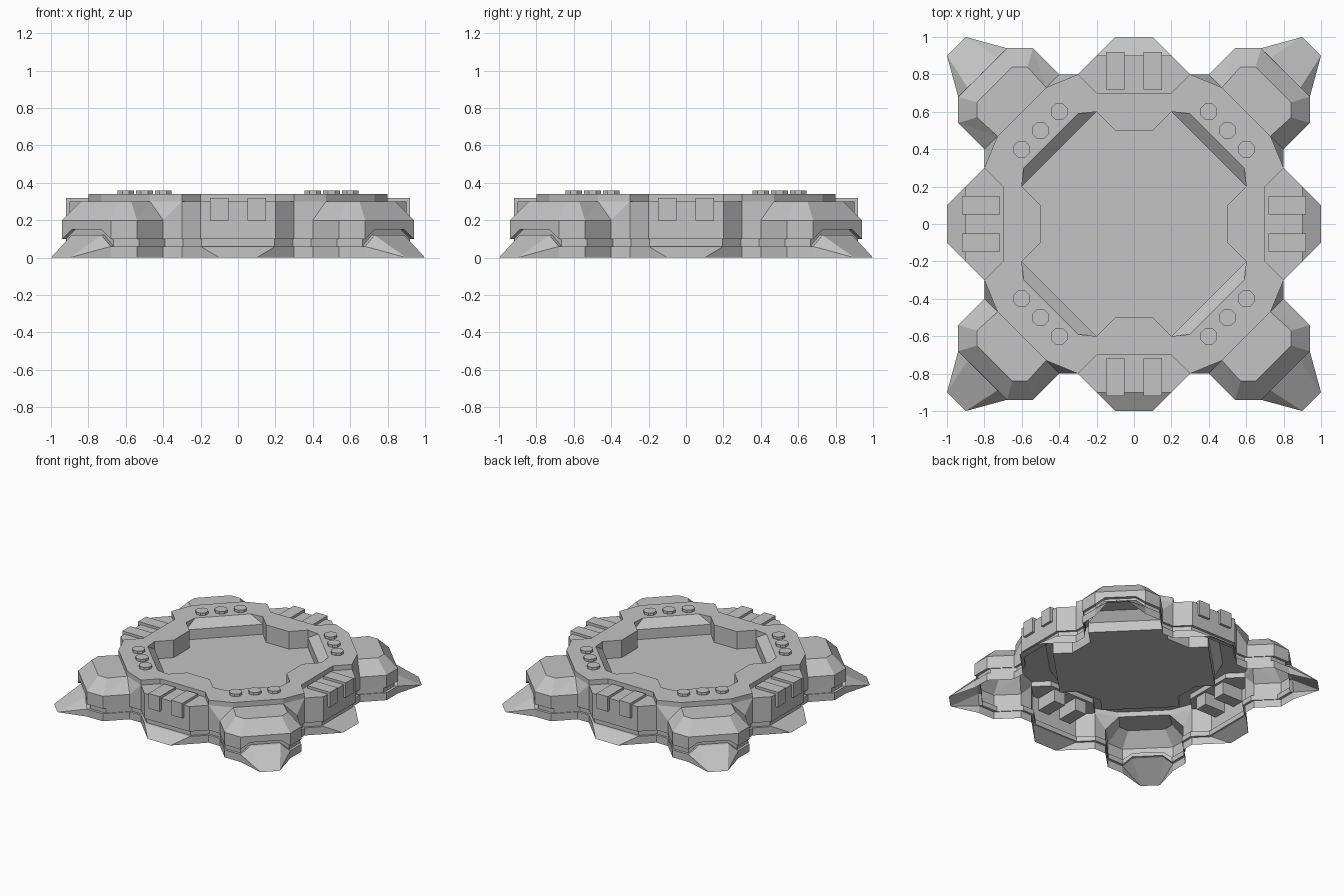
import bpy, bmesh, math
from mathutils import Matrix, Vector

if "Cube" in bpy.data.objects:
    bpy.data.objects.remove(bpy.data.objects["Cube"], do_unlink=True)

grey = bpy.data.materials.new("plain grey")
grey.use_nodes = True
colour = (0.55, 0.55, 0.55, 1)
grey.diffuse_color = colour
grey.node_tree.nodes["Principled BSDF"].inputs["Base Color"].default_value = colour


def finish(bm, name):
    mesh = bpy.data.meshes.new(name)
    bm.to_mesh(mesh)
    bm.free()
    mesh.materials.append(grey)
    obj = bpy.data.objects.new(name, mesh)
    bpy.context.scene.collection.objects.link(obj)
    return obj


def level(outline, z, z_nose=None):
    """Raise an outline to z; its last two points, on the corner nose, may differ."""
    nose = z if z_nose is None else z_nose
    last = len(outline) - 2
    return [Vector((x, y, nose if i >= last else z)) for i, (x, y) in enumerate(outline)]


def along(a, b, n):
    """Evenly spaced points from a to b."""
    a, b = Vector(a), Vector(b)
    return [tuple(a.lerp(b, i / (n - 1))) for i in range(n)]


# One eighth of each outline, from the middle of a side to a corner diagonal
foot = [(0, 1), (.1, 1), (.3, .8), (.4, .8), (.54, .94), (.68, .94), (.9, 1), (.95, .95)]
wall = [(0, .9), (.2, .9), (.3, .8), (.4, .8), (.54, .94), (.68, .94), (.73, .89), (.81, .81)]
groove = [(x * .978, y * .978) for x, y in wall]
shoulder = [(0, .9), (.2, .9), (.3, .8), (.47, .73), (.57, .84), (.65, .84), (.69, .8), (.745, .745)]
rim = [(0, .7), (.2, .7), (.3, .8)] + along((.47, .73), (.6, .6), 5)
well_top = [(0, .5), (.1, .5), (.2, .6)] + along((.3, .59), (.445, .445), 5)
well = [(0, .5), (.1, .5), (.2, .6)] + along((.2, .6), (.4, .4), 5)
centre = [(0, 0)] * len(wall)

levels = [
    level(foot, 0), level(wall, .06, .12), level(groove, .06, .12),
    level(groove, .1, .15), level(wall, .1, .15), level(wall, .2),
    level(shoulder, .3), level(rim, .3), level(rim, .34),
    level(well_top, .34), level(well, .28), level(well, .2), level(centre, .2),
]

# Hull: skirt, corner pods, raised rim and sunken floor, repeated by symmetry
bm = bmesh.new()
swap = Matrix(((0, 1, 0), (1, 0, 0), (0, 0, 1)))
for quarter in range(4):
    turn = Matrix.Rotation(quarter * math.pi / 2, 3, "Z")
    for flipped in (False, True):
        place = turn @ swap if flipped else turn
        for low, high in zip(levels, levels[1:]):
            for i in range(len(low) - 1):
                tris = ((low[i], low[i + 1], high[i]), (low[i + 1], high[i + 1], high[i]))
                for tri in tris:
                    verts = [bm.verts.new(place @ p) for p in tri]
                    bm.faces.new(verts if flipped else verts[::-1])
bmesh.ops.remove_doubles(bm, verts=bm.verts, dist=.0005)
bmesh.ops.dissolve_degenerate(bm, edges=bm.edges, dist=.0005)
bmesh.ops.dissolve_limit(bm, angle_limit=.01, verts=bm.verts, edges=bm.edges)
finish(bm, "hull")

# Vent blocks on each side and bolts on each corner of the rim
for quarter in range(4):
    turn = Matrix.Rotation(quarter * math.pi / 2, 4, "Z")
    for x in (-.1, .1):
        bm = bmesh.new()
        place = turn @ Matrix.Translation((x, .82, .26)) @ Matrix.Diagonal((.1, .2, .12, 1))
        bmesh.ops.create_cube(bm, size=1, matrix=place)
        finish(bm, "vent_block")
    for x, y in ((.4, .6), (.5, .5), (.6, .4)):
        bm = bmesh.new()
        place = turn @ Matrix.Translation((x, y, .35)) @ Matrix.Rotation(math.pi / 8, 4, "Z")
        bmesh.ops.create_cone(bm, cap_ends=True, segments=8, radius1=.048, radius2=.048,
                              depth=.02, matrix=place)
        finish(bm, "bolt")
